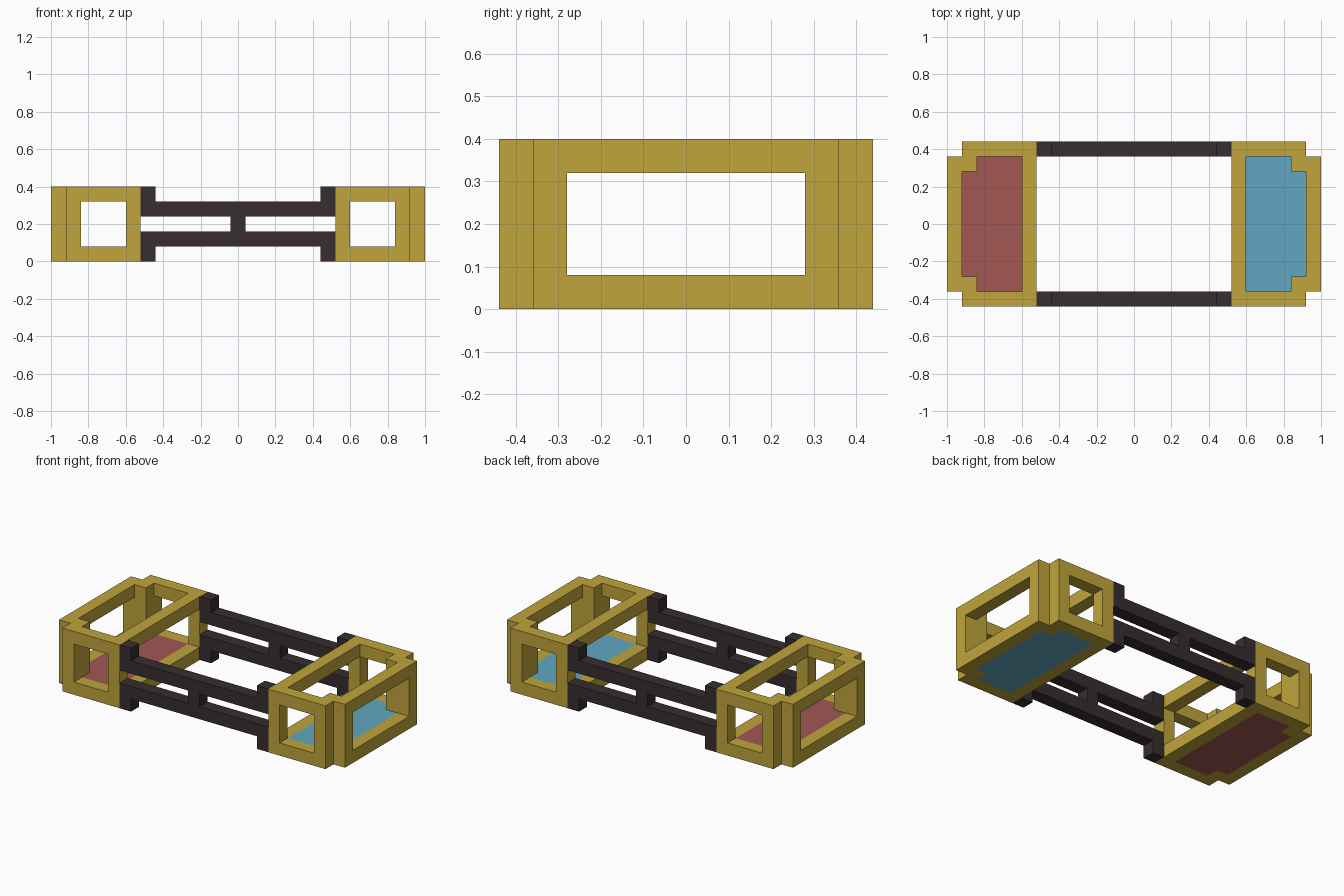
import bpy, bmesh
from mathutils import Vector

cube = bpy.data.objects.get("Cube")
if cube:
    bpy.data.objects.remove(cube, do_unlink=True)

U = 0.08          # bar thickness
H = 5 * U         # overall height


def material(name, rgb):
    m = bpy.data.materials.new(name)
    m.use_nodes = True
    m.diffuse_color = (*rgb, 1)
    bsdf = next(n for n in m.node_tree.nodes if n.type == 'BSDF_PRINCIPLED')
    bsdf.inputs["Base Color"].default_value = (*rgb, 1)
    return m


gold = material("gold", (0.53, 0.375, 0.045))
dark = material("dark brown", (0.038, 0.027, 0.029))
red = material("dusty red", (0.36, 0.095, 0.088))
blue = material("sky blue", (0.12, 0.39, 0.53))


def prism(name, points, depth, mat):
    """Extrude a closed outline of 3D points along the vector depth."""
    bm = bmesh.new()
    face = bm.faces.new([bm.verts.new(p) for p in points])
    ext = bmesh.ops.extrude_face_region(bm, geom=[face], use_keep_orig=True)
    moved = [v for v in ext["geom"] if isinstance(v, bmesh.types.BMVert)]
    bmesh.ops.translate(bm, vec=Vector(depth), verts=moved)
    bmesh.ops.recalc_face_normals(bm, faces=bm.faces)
    mesh = bpy.data.meshes.new(name)
    bm.to_mesh(mesh)
    bm.free()
    mesh.materials.append(mat)
    ob = bpy.data.objects.new(name, mesh)
    bpy.context.collection.objects.link(ob)
    return ob


def box(name, x0, x1, half_y, z0, z1, mat):
    pts = [(x0, -half_y, z0), (x1, -half_y, z0), (x1, half_y, z0), (x0, half_y, z0)]
    return prism(name, pts, (0, 0, z1 - z0), mat)


def notched(side, x0, x1, y, z):
    """Rectangle with its two outer corners stepped in by one bar."""
    half = [(x0, y), (x1 - U, y), (x1 - U, y - U), (x1, y - U)]
    outline = half + [(a, -b) for a, b in reversed(half)]
    return [(side * a, b, z) for a, b in outline]


def cut(target, cutter):
    mod = target.modifiers.new("cut", 'BOOLEAN')
    mod.operation = 'DIFFERENCE'
    mod.solver = 'EXACT'
    mod.object = cutter
    bpy.context.view_layer.update()
    graph = bpy.context.evaluated_depsgraph_get()
    mesh = bpy.data.meshes.new_from_object(target.evaluated_get(graph))
    target.modifiers.clear()
    target.data = mesh
    bpy.data.objects.remove(cutter, do_unlink=True)


# End cages: notched block, hollowed out, with windows on every side
for side, label, floor_mat in ((1, "left", blue), (-1, "right", red)):
    cage = prism(label + "_cage", notched(side, 0.52, 1.0, 0.44, 0), (0, 0, H), gold)
    cut(cage, prism("shaft", notched(side, 0.6, 0.92, 0.36, -U), (0, 0, H + 2 * U), gold))
    for x0, x1, half_y in ((0.6, 0.84, 0.5),      # front and back windows
                           (0.88, 1.1, 0.28),     # outer window
                           (0.45, 0.64, 0.36)):   # inner opening
        cut(cage, box("window", side * x0, side * x1, half_y, U, H - U, gold))
    # Coloured floor filling the bottom of the cage
    prism(label + "_floor", notched(side, 0.6, 0.92, 0.36, 0), (0, 0, U), floor_mat)

# Side rails: twin bars with a centre link and stepped end brackets
quarter = [(0.04, 0.04), (0.52, 0.04), (0.52, 0.2), (0.44, 0.2), (0.44, 0.12)]
upper = quarter + [(-x, z) for x, z in reversed(quarter)]
outline = upper + [(x, -z) for x, z in reversed(upper)]
for label, y in (("front", -0.44), ("back", 0.36)):
    prism(label + "_rail", [(x, y, z + H / 2) for x, z in outline], (0, U, 0), dark)
